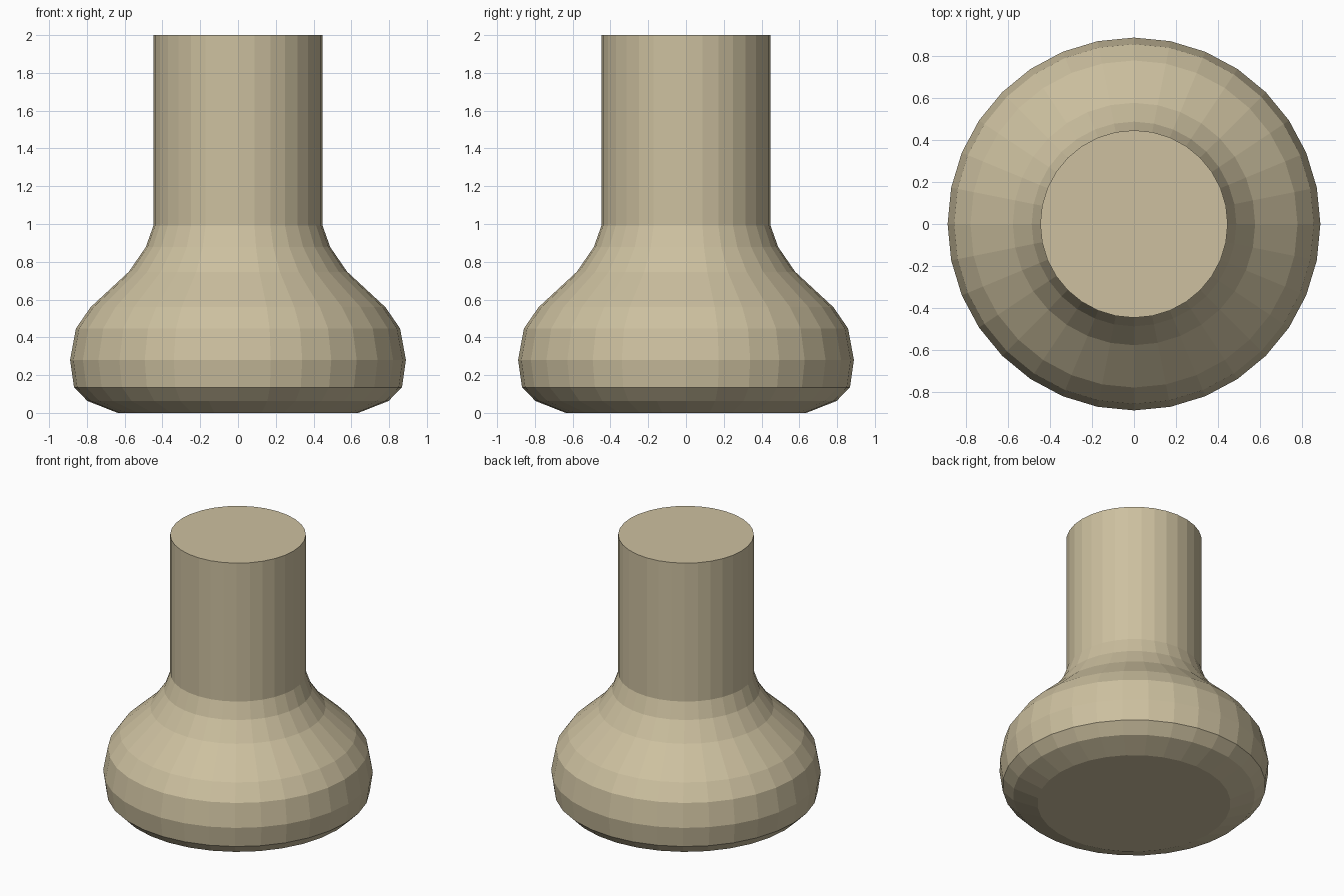
import bpy, bmesh, math

if "Cube" in bpy.data.objects:
    bpy.data.objects.remove(bpy.data.objects["Cube"])

SIDES = 32
# Outline from base to top: (radius, height)
PROFILE = [(0.637, 0.0), (0.797, 0.063), (0.868, 0.135), (0.889, 0.28),
           (0.858, 0.447), (0.78, 0.56), (0.578, 0.747), (0.488, 0.878),
           (0.447, 0.993), (0.447, 2.0)]

tan = bpy.data.materials.new("tan")
tan.diffuse_color = (0.61, 0.53, 0.35, 1)
tan.use_nodes = True
tan.node_tree.nodes["Principled BSDF"].inputs["Base Color"].default_value = tan.diffuse_color

# Rings of the turned body
bm = bmesh.new()
rings = []
for r, z in PROFILE:
    rings.append([bm.verts.new((r * math.cos(a), r * math.sin(a), z))
                  for a in (2 * math.pi * i / SIDES for i in range(SIDES))])

# Side walls and end caps
for low, high in zip(rings, rings[1:]):
    for i in range(SIDES):
        j = (i + 1) % SIDES
        bm.faces.new((low[i], low[j], high[j], high[i]))
bm.faces.new(rings[-1])
bm.faces.new(rings[0][::-1])

mesh = bpy.data.meshes.new("flask_body")
bm.to_mesh(mesh)
bm.free()
mesh.materials.append(tan)
body = bpy.data.objects.new("flask_body", mesh)
bpy.context.collection.objects.link(body)
